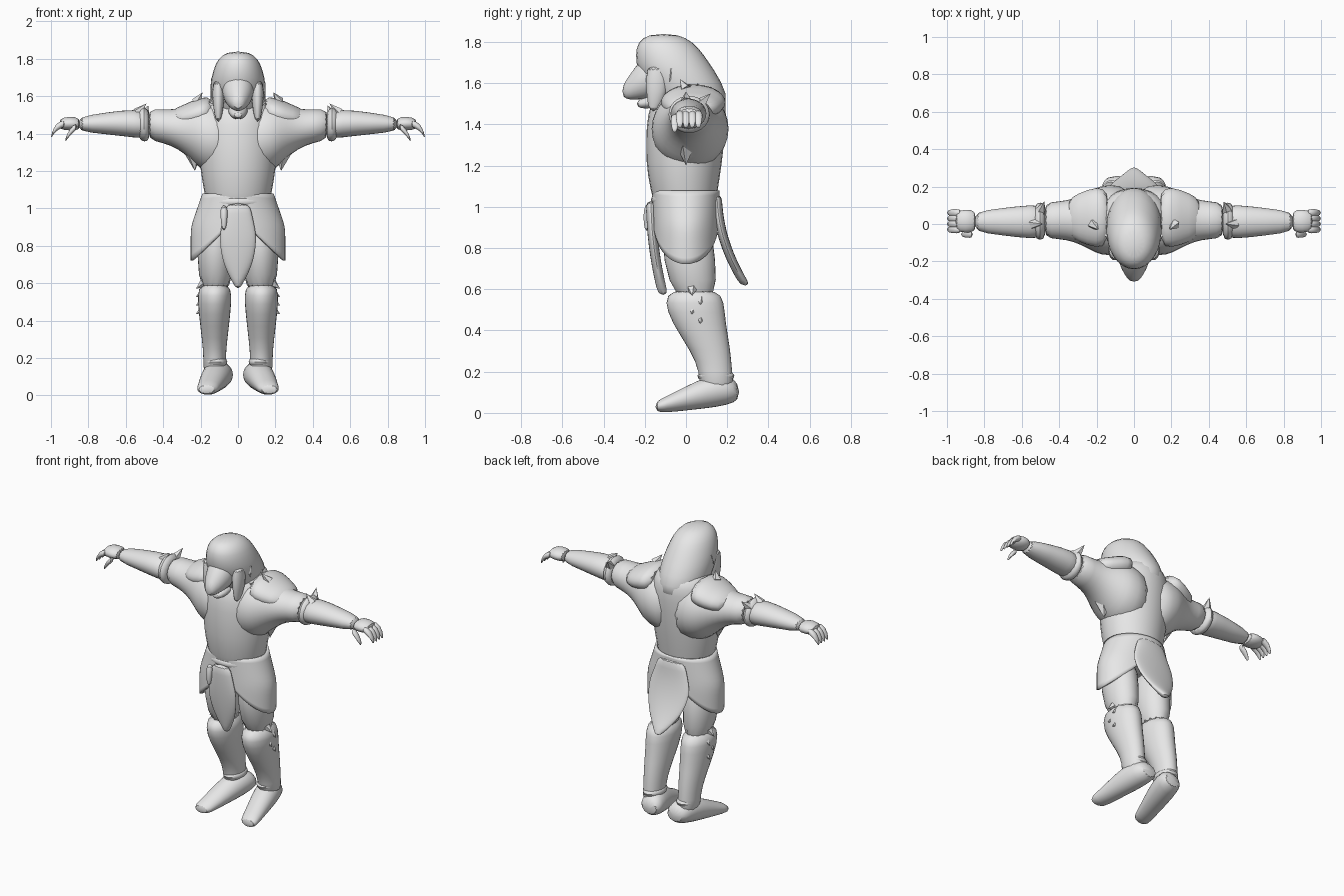
import bpy
import bmesh
import math
import random
from mathutils import Vector

random.seed(4)
default_cube = bpy.data.objects.get("Cube")
if default_cube:
    bpy.data.objects.remove(default_cube, do_unlink=True)

grey = bpy.data.materials.new("plain_grey")
grey.use_nodes = True
grey.diffuse_color = (.8, .8, .8, 1)
grey.node_tree.nodes["Principled BSDF"].inputs["Base Color"].default_value = grey.diffuse_color


def finish(name, bm, subdivide=True, angle=60):
    """Turn a bmesh into a smooth shaded object."""
    bmesh.ops.recalc_face_normals(bm, faces=bm.faces)
    mesh = bpy.data.meshes.new(name)
    bm.to_mesh(mesh)
    bm.free()
    mesh.materials.append(grey)
    obj = bpy.data.objects.new(name, mesh)
    bpy.context.collection.objects.link(obj)
    bpy.ops.object.select_all(action="DESELECT")
    bpy.context.view_layer.objects.active = obj
    obj.select_set(True)
    bpy.ops.object.shade_smooth_by_angle(angle=math.radians(angle))
    if subdivide:
        modifier = obj.modifiers.new("rounding", "SUBSURF")
        modifier.levels = modifier.render_levels = 1
    return obj


def bridge(bm, rings):
    """Join neighbouring closed rings of vertices with quads."""
    for low, high in zip(rings, rings[1:]):
        for i in range(len(low)):
            bm.faces.new((low[i - 1], low[i], high[i], high[i - 1]))


def ellipse(bm, place, count=14):
    """Ring of vertices; place maps cosine and sine to a point."""
    angles = [math.tau * i / count for i in range(count)]
    return [bm.verts.new(place(math.cos(t), math.sin(t))) for t in angles]


def loft(name, axis, rows, wide=1, pad=0, offset=0, lean=0, side=1):
    """Skin ellipses along an axis; each row is (position, middle, half size).
    The other half size is a rule: half * wide + pad."""
    bm = bmesh.new()
    rings = []
    for pos, middle, half in rows:
        def place(c, s):
            across = offset + lean * pos + (half * wide + pad) * c
            along = middle + half * s
            x, y, z = {"x": (pos, across, along),
                       "y": (across, pos, along),
                       "z": (across, along, pos)}[axis]
            return x * side, y, z
        rings.append(ellipse(bm, place))
    bridge(bm, rings)
    bm.faces.new(rings[0])
    bm.faces.new(rings[-1])
    return finish(name, bm)


def hanging_cloth(name, top, bottom, width, steps=8):
    """Pointed flap from top to bottom, each (y, z), swinging out as it falls."""
    bm = bmesh.new()
    rings = []
    for i in range(steps + 1):
        t = i / steps
        half = width * min(1, .6 + t) * max(.1, 1 - t ** 4)
        y = top[0] + (bottom[0] - top[0]) * t ** 2
        z = top[1] + (bottom[1] - top[1]) * t
        rings.append(ellipse(bm, lambda c, s: (half * c, y + .025 * s, z)))
    bridge(bm, rings)
    bm.faces.new(rings[0])
    bm.faces.new(rings[-1])
    return finish(name, bm)


def spikes(name, items):
    """Pointed tufts from (base, tip, radius)."""
    bm = bmesh.new()
    for base, tip, radius in items:
        base, tip = Vector(base), Vector(tip)
        turn = (tip - base).to_track_quat("Z", "Y")
        foot = ellipse(bm, lambda c, s: base + turn @ Vector((c, s, 0)) * radius, 5)
        point = bm.verts.new(tip)
        bm.faces.new(foot)
        for i in range(len(foot)):
            bm.faces.new((foot[i - 1], foot[i], point))
    return finish(name, bm, subdivide=False, angle=40)


# Tunic body from hips to neck, with its belt
loft("torso", "z", [
    (.9, 0, .14), (1.1, -.01, .17), (1.2, -.01, .19), (1.4, 0, .2),
    (1.5, .01, .19), (1.57, .03, .16), (1.62, .02, .1)], wide=1.1)
loft("belt", "z", [(1, 0, .17), (1.03, 0, .18), (1.08, 0, .17)], wide=1.1)

# Hip skirt, long at the sides and short at front and back
bm = bmesh.new()
rings = []
for step in range(7):
    def skirt_point(c, s):
        z = 1.08 - (.1 + .26 * abs(c) ** .8) * step / 6
        flare = min(1, (1.1 - z) * 5)
        return (.185 + .07 * flare) * c, .165 * s, z
    rings.append(ellipse(bm, skirt_point, count=28))
bridge(bm, rings)
skirt = finish("hip_skirt", bm)
skirt.modifiers.new("cloth", "SOLIDIFY").thickness = .015

# Hanging cloths and the small belt pouch
hanging_cloth("front_cloth", top=(-.17, 1.03), bottom=(-.11, .57), width=.105)
hanging_cloth("back_cloth", top=(.15, 1.06), bottom=(.29, .615), width=.155)
loft("belt_pouch", "z", [(1.02, -.18, .02), (.95, -.19, .02), (.88, -.19, .01)],
     offset=-.075)

# Pelt hood, muzzle and jaw
loft("pelt_hood", "z", [
    (1.44, .04, .16), (1.55, .02, .19), (1.66, -.05, .195), (1.74, -.08, .17),
    (1.8, -.1, .14), (1.84, -.11, .07)], wide=.8)
loft("muzzle", "y", [
    (-.31, 1.56, .03), (-.27, 1.58, .065), (-.22, 1.62, .1),
    (-.12, 1.65, .13)], wide=.8)
loft("lower_jaw", "y", [
    (-.24, 1.5, .015), (-.2, 1.5, .03), (-.1, 1.54, .05)], wide=1.4)

# Ragged fur round the hood
tufts = []
for i in range(26):
    t = math.tau * i / 26
    if math.sin(t) > -.75:
        z = random.uniform(1.52, 1.7)
        reach = .09 + (1.75 - z) / 4
        base = Vector((.14 * math.cos(t), reach * math.sin(t) - .02, z))
        drop = Vector((math.cos(t) * .025, math.sin(t) * .02, -.06))
        tufts.append((base, base + drop, .025))
spikes("fur_tufts", tufts)

for label, side in (("left", 1), ("right", -1)):
    # Front lock of the hood beside the muzzle
    loft(label + "_hood_lock", "z", [
        (1.7, -.14, .06), (1.55, -.14, .055), (1.46, -.16, .02)],
        wide=.6, offset=.105, side=side)

    # Wide sleeve from chest to elbow, under a shoulder plate
    loft(label + "_sleeve", "x", [
        (0, 1.36, .2), (.15, 1.38, .2), (.2, 1.39, .185), (.26, 1.41, .145),
        (.32, 1.425, .11), (.4, 1.44, .09), (.49, 1.45, .09)],
        wide=.85, pad=.025, offset=.02, side=side)
    loft(label + "_shoulder_plate", "x", [
        (.13, 1.52, .08), (.2, 1.51, .09), (.3, 1.48, .07), (.36, 1.48, .05)],
        wide=1.9, offset=.035, side=side)

    # Forearm and flared elbow cuff
    loft(label + "_forearm", "x", [
        (.46, 1.44, .07), (.55, 1.455, .08), (.7, 1.455, .06), (.87, 1.45, .04)],
        pad=.015, offset=.012, side=side)
    loft(label + "_elbow_cuff", "x", [
        (.47, 1.44, .08), (.5, 1.45, .1), (.54, 1.45, .08)],
        wide=1.1, offset=.015, side=side)
    spikes(label + "_sleeve_points", [
        ((side * .5, .07, 1.5), (side * .48, .12, 1.55), .03),
        ((side * .54, 0, 1.51), (side * .49, 0, 1.56), .03),
        ((side * .22, 0, 1.57), (side * .19, -.03, 1.62), .03),
        ((side * .24, 0, 1.3), (side * .23, 0, 1.2), .05)])

    # Hand with curled fingers and thumb
    loft(label + "_palm", "x", [(.84, 1.45, .035), (.9, 1.455, .04), (.96, 1.45, .03)],
         pad=.025, offset=.015, side=side)
    for finger in range(4):
        loft(f"{label}_finger_{finger + 1}", "x", [
            (.92, 1.455, .02), (.975, 1.44, .022), (1, 1.38, .01)],
            offset=.03 * finger - .03, side=side)
    loft(label + "_thumb", "x", [(.86, 1.44, .02), (.9, 1.41, .02), (.925, 1.36, .01)],
         offset=-.055, side=side)

    # Thigh, boot, boot fold and foot
    loft(label + "_thigh", "z", [(.95, 0, .13), (.74, .015, .13), (.54, .05, .11)],
         wide=.78, offset=.12, side=side)
    loft(label + "_boot", "z", [
        (.6, .04, .12), (.54, .04, .15), (.44, .06, .135), (.3, .12, .1),
        (.2, .145, .08), (.1, .15, .09)],
        wide=.5, pad=.02, offset=.125, side=side)
    loft(label + "_boot_fold", "z", [(.21, .145, .075), (.18, .145, .1), (.15, .145, .08)],
         wide=.7, offset=.12, side=side)
    loft(label + "_foot", "y", [
        (.26, .1, .04), (.2, .115, .08), (.1, .1, .08), (0, .07, .06),
        (-.1, .04, .04), (-.15, .03, .025)],
        wide=.5, pad=.04, offset=.14, lean=-.2, side=side)

    # Ragged strap ends outside the knee
    spikes(label + "_knee_points", [
        ((side * .185, .03 + .04 * (i % 2), .6 - i / 22),
         (side * .225, .03 + .04 * (i % 2), .57 - i / 22), .025) for i in range(4)])
